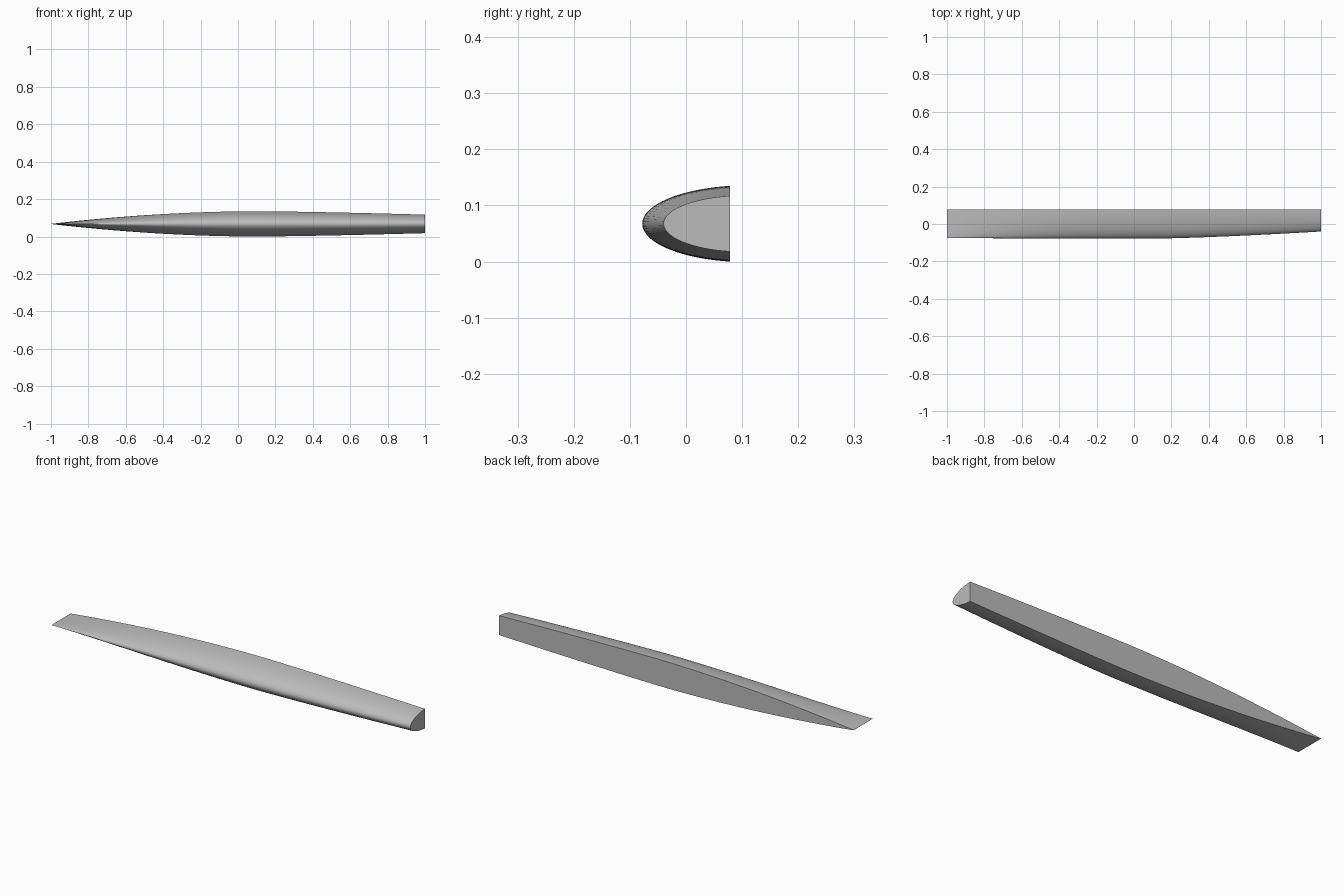
import bpy
import bmesh
import math

cube = bpy.data.objects.get("Cube")
if cube:
    bpy.data.objects.remove(cube, do_unlink=True)

# Single grey finish
grey = bpy.data.materials.new("plain_grey")
grey.use_nodes = True
colour = (0.5, 0.5, 0.5, 1)
grey.diffuse_color = colour
grey.node_tree.nodes["Principled BSDF"].inputs["Base Color"].default_value = colour

BACK_Y, MID_Z, WIDEST_X = 0.078, 0.0675, 0.1
STATIONS, SEGMENTS = 48, 40
ARC = math.radians(80)


def section_size(x):
    """Half height and front edge position of the fairing at x."""
    if x < WIDEST_X:
        u = (WIDEST_X - x) / (WIDEST_X + 1)
        return 0.0005 + 0.067 * (1 - u ** 1.9), -0.078 + 0.003 * u ** 2
    u = (x - WIDEST_X) / (1 - WIDEST_X)
    return 0.0675 - 0.018 * u ** 1.4, -0.078 + 0.038 * u ** 1.4


def section(bm, x):
    """Bulged half-oval section, open at the flat back."""
    half, front = section_size(x)
    ring = []
    for i in range(SEGMENTS + 1):
        a = ARC * (2 * i / SEGMENTS - 1)
        depth = (1 - math.cos(a)) / (1 - math.cos(ARC))
        y = front + (BACK_Y - front) * depth
        z = MID_Z + half * math.sin(a) / math.sin(ARC)
        ring.append(bm.verts.new((x, y, z)))
    return ring


# Long fairing: skin lofted through sections, flat back and capped ends
bm = bmesh.new()
rings = [section(bm, -1 + 2 * i / STATIONS) for i in range(STATIONS + 1)]
for a, b in zip(rings, rings[1:]):
    for i in range(SEGMENTS):
        bm.faces.new((a[i], b[i], b[i + 1], a[i + 1]))
    bm.faces.new((a[-1], b[-1], b[0], a[0]))
bm.faces.new(rings[0])
bm.faces.new(rings[-1])
bmesh.ops.recalc_face_normals(bm, faces=bm.faces)

mesh = bpy.data.meshes.new("half_fairing")
bm.to_mesh(mesh)
bm.free()
mesh.materials.append(grey)
fairing = bpy.data.objects.new("half_fairing", mesh)
bpy.context.collection.objects.link(fairing)

# Smooth skin with crisp edges around the flat faces
bpy.ops.object.select_all(action="DESELECT")
fairing.select_set(True)
bpy.context.view_layer.objects.active = fairing
bpy.ops.object.shade_smooth_by_angle(angle=math.radians(35))
